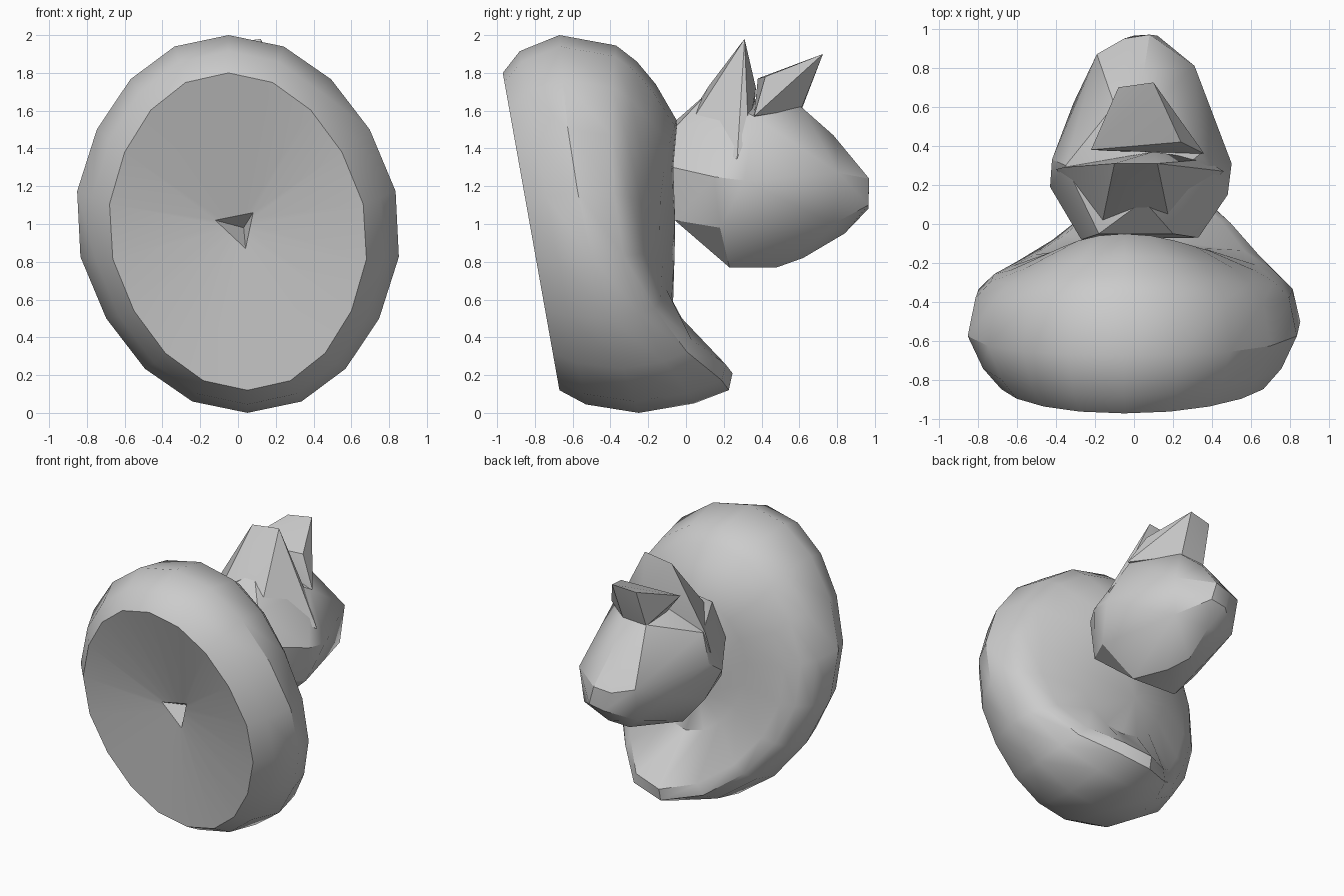
import bpy, bmesh, math

if "Cube" in bpy.data.objects:
    bpy.data.objects.remove(bpy.data.objects["Cube"], do_unlink=True)

# One plain grey material
grey = bpy.data.materials.new("plain grey")
grey.use_nodes = True
grey.diffuse_color = (0.6, 0.6, 0.6, 1)
grey.node_tree.nodes["Principled BSDF"].inputs["Base Color"].default_value = (0.6, 0.6, 0.6, 1)


def finish(name, bm, angle):
    bmesh.ops.recalc_face_normals(bm, faces=bm.faces)
    mesh = bpy.data.meshes.new(name)
    bm.to_mesh(mesh)
    bm.free()
    mesh.materials.append(grey)
    ob = bpy.data.objects.new(name, mesh)
    bpy.context.collection.objects.link(ob)
    bpy.ops.object.select_all(action='DESELECT')
    bpy.context.view_layer.objects.active = ob
    ob.select_set(True)
    bpy.ops.object.shade_smooth_by_angle(angle=math.radians(angle))


def hull(name, points, angle=35):
    bm = bmesh.new()
    for p in points:
        bm.verts.new(p)
    res = bmesh.ops.convex_hull(bm, input=bm.verts)
    loose = {v for v in res["geom_interior"] + res["geom_unused"]
             if isinstance(v, bmesh.types.BMVert) and not v.link_faces}
    bmesh.ops.delete(bm, geom=list(loose), context='VERTS')
    finish(name, bm, angle)


# Curled body: tilted oval rings lofted from the hollow underside to the back
N = 18
# half width, top z, top y, bottom z, bottom y, y at the sides, push of the tail tip
RINGS = [
    (0.685, 1.80, -0.97, 0.12, -0.67, -0.82, 0),
    (0.78, 1.915, -0.88, 0.045, -0.53, -0.71, 0),
    (0.86, 2.00, -0.67, 0.0, -0.25, -0.54, 0),
    (0.82, 1.945, -0.37, 0.05, -0.09, -0.36, 0.14),
    (0.74, 1.86, -0.26, 0.12, -0.04, -0.28, 0.28),
    (0.64, 1.74, -0.16, 0.21, -0.02, -0.23, 0.28),
    (0.40, 1.55, -0.05, 0.53, -0.07, -0.14, 0),
]


def oval(bm, rx, zt, yt, zb, yb, ys, tail):
    ring, ym = [], (yt + yb) / 2
    for i in range(N):
        a = 2 * math.pi * i / N
        s, c = math.sin(a), math.cos(a)
        x = rx * s * (1 - 0.16 * (s * c) ** 2) - 0.05 * c
        y = ym + (yt - yb) / 2 * c + (ys - ym) * s * s
        y += tail * max(0, math.cos(a - 3.0)) ** 5
        ring.append(bm.verts.new((x, y, (zt + zb) / 2 + (zt - zb) / 2 * c)))
    return ring


def triangle_ring(bm, corners):
    ring, k = [], N // 3
    for j in range(3):
        (x0, z0), (x1, z1) = corners[j], corners[(j + 1) % 3]
        for i in range(k):
            t = i / k
            ring.append(bm.verts.new((x0 + (x1 - x0) * t, -0.72, z0 + (z1 - z0) * t)))
    return ring[N - 2:] + ring[:N - 2]


bm = bmesh.new()
pit = triangle_ring(bm, [(0.08, 1.06), (0.04, 0.87), (-0.12, 1.02)])
rings = [pit] + [oval(bm, *r) for r in RINGS]
for a, b in zip(rings, rings[1:]):
    for i in range(N):
        j = (i + 1) % N
        bm.faces.new((a[i], a[j], b[j], b[i]))
# Small pit in the underside and the flank below the neck
for ring, tip in ((rings[0], (0.03, -0.58, 0.98)), (rings[-1], (-0.06, -0.06, 0.85))):
    apex = bm.verts.new(tip)
    for i in range(N):
        bm.faces.new((ring[i], ring[(i + 1) % N], apex))
finish("curled_body", bm, 35)

# Head with a blunt muzzle
hull("head", [
    (0.08, 0.97, 1.24), (0.0, 0.965, 1.08), (0.12, 0.965, 1.10), (-0.05, 0.95, 1.22),
    (0.31, 0.81, 1.27), (0.29, 0.78, 1.0), (-0.19, 0.87, 1.25), (-0.18, 0.82, 1.0),
    (0.50, 0.31, 1.23), (0.48, 0.15, 1.25), (0.33, -0.07, 1.30), (0.30, -0.06, 1.02),
    (0.43, 0.18, 0.98), (-0.31, 0.62, 1.15), (-0.42, 0.33, 1.30), (-0.43, 0.19, 1.20),
    (-0.27, -0.08, 1.30), (-0.25, -0.06, 1.02), (-0.33, 0.25, 0.98),
    (0.20, 0.23, 0.77), (-0.15, 0.25, 0.77), (0.10, 0.48, 0.77), (0.03, 0.62, 0.82),
    (0.05, 0.84, 0.95), (0.34, 0.36, 1.57), (0.10, 0.61, 1.62), (-0.10, 0.61, 1.61),
    (0.05, 0.78, 1.47), (-0.35, 0.30, 1.50), (0.20, -0.05, 1.52), (-0.18, -0.05, 1.55),
    (0.05, 0.12, 1.70),
], 28)

# Broad pointed ear nearest the body
hull("front_ear", [
    (-0.10, 0.31, 1.95), (0.12, 0.31, 1.98), (-0.36, 0.29, 1.50), (0.36, 0.33, 1.49),
    (0.05, 0.12, 1.73), (0.18, 0.02, 1.53), (-0.16, 0.02, 1.57),
    (0.46, 0.27, 1.34), (-0.40, 0.28, 1.36), (0.05, 0.36, 1.58), (0.10, 0.37, 1.72),
], 25)

# Second ear, a flared wedge leaning over the muzzle
hull("rear_ear", [
    (-0.22, 0.38, 1.77), (-0.08, 0.70, 1.88), (0.10, 0.725, 1.90), (0.24, 0.42, 1.78),
    (0.36, 0.36, 1.57), (0.09, 0.61, 1.61), (-0.10, 0.61, 1.60), (-0.05, 0.37, 1.55),
], 20)
